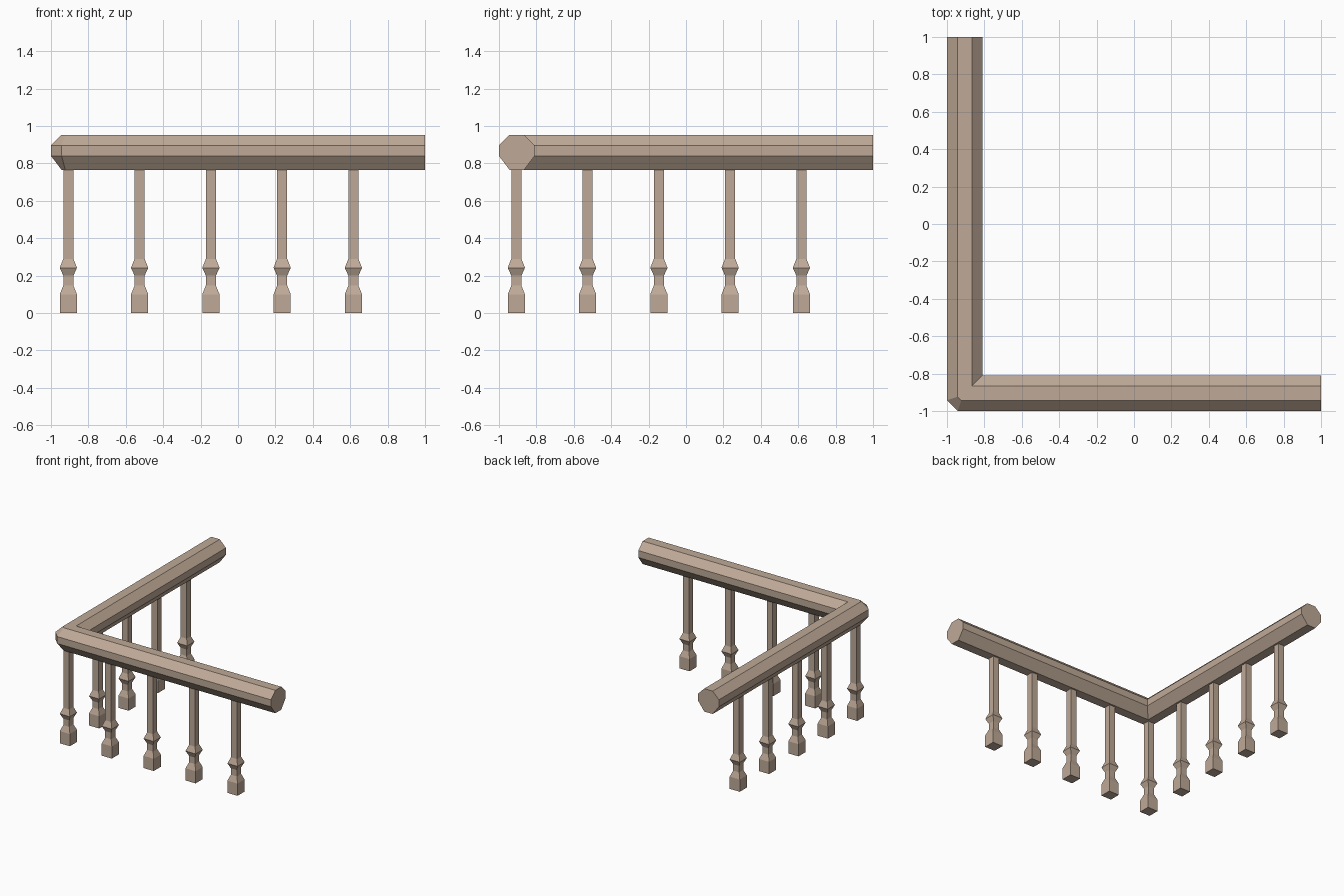
import bpy, bmesh

if "Cube" in bpy.data.objects:
    bpy.data.objects.remove(bpy.data.objects["Cube"])

wood = bpy.data.materials.new("wood")
wood.diffuse_color = (0.52, 0.40, 0.31, 1)
wood.use_nodes = True
wood.node_tree.nodes["Principled BSDF"].inputs["Base Color"].default_value = wood.diffuse_color


def loft(name, rings):
    """Skin a list of equal-length point rings and cap both ends."""
    bm = bmesh.new()
    vs = [[bm.verts.new(p) for p in r] for r in rings]
    n = len(vs[0])
    for a, b in zip(vs, vs[1:]):
        for i in range(n):
            j = (i + 1) % n
            quad = list(dict.fromkeys((a[i], a[j], b[j], b[i])))
            bm.faces.new(quad)
    bm.faces.new(vs[0])
    bm.faces.new(vs[-1])
    bmesh.ops.remove_doubles(bm, verts=bm.verts, dist=1e-5)
    bmesh.ops.recalc_face_normals(bm, faces=bm.faces)
    me = bpy.data.meshes.new(name)
    bm.to_mesh(me)
    bm.free()
    me.materials.append(wood)
    ob = bpy.data.objects.new(name, me)
    bpy.context.collection.objects.link(ob)
    return ob


# Handrail: octagon as (distance from outer side, height, corner chamfer)
octagon = [(0, 0.84, 0.057), (0, 0.897, 0.057), (0.057, 0.953, 0.02), (0.134, 0.953, 0),
           (0.19, 0.897, 0), (0.19, 0.84, 0), (0.134, 0.765, 0), (0.057, 0.765, 0.02)]
loft("handrail", [
    [(1, d - 1, z) for d, z, c in octagon],
    [(d - 1 + c, d - 1, z) for d, z, c in octagon],
    [(d - 1, d - 1 + c, z) for d, z, c in octagon],
    [(d - 1, 1, z) for d, z, c in octagon],
])

# Balusters: square sections as (half width, height), along both arms
profile = [(0.046, 0), (0.046, 0.10), (0.027, 0.147), (0.027, 0.20),
           (0.046, 0.242), (0.027, 0.29), (0.027, 0.766)]
start, step = -0.907, 0.381
spots = [(start + i * step, start) for i in range(5)]
spots += [(start, start + i * step) for i in range(1, 5)]
for k, (x, y) in enumerate(spots):
    loft(f"baluster_{k + 1}", [
        [(x + sx * w, y + sy * w, z) for sx, sy in ((-1, -1), (1, -1), (1, 1), (-1, 1))]
        for w, z in profile])
